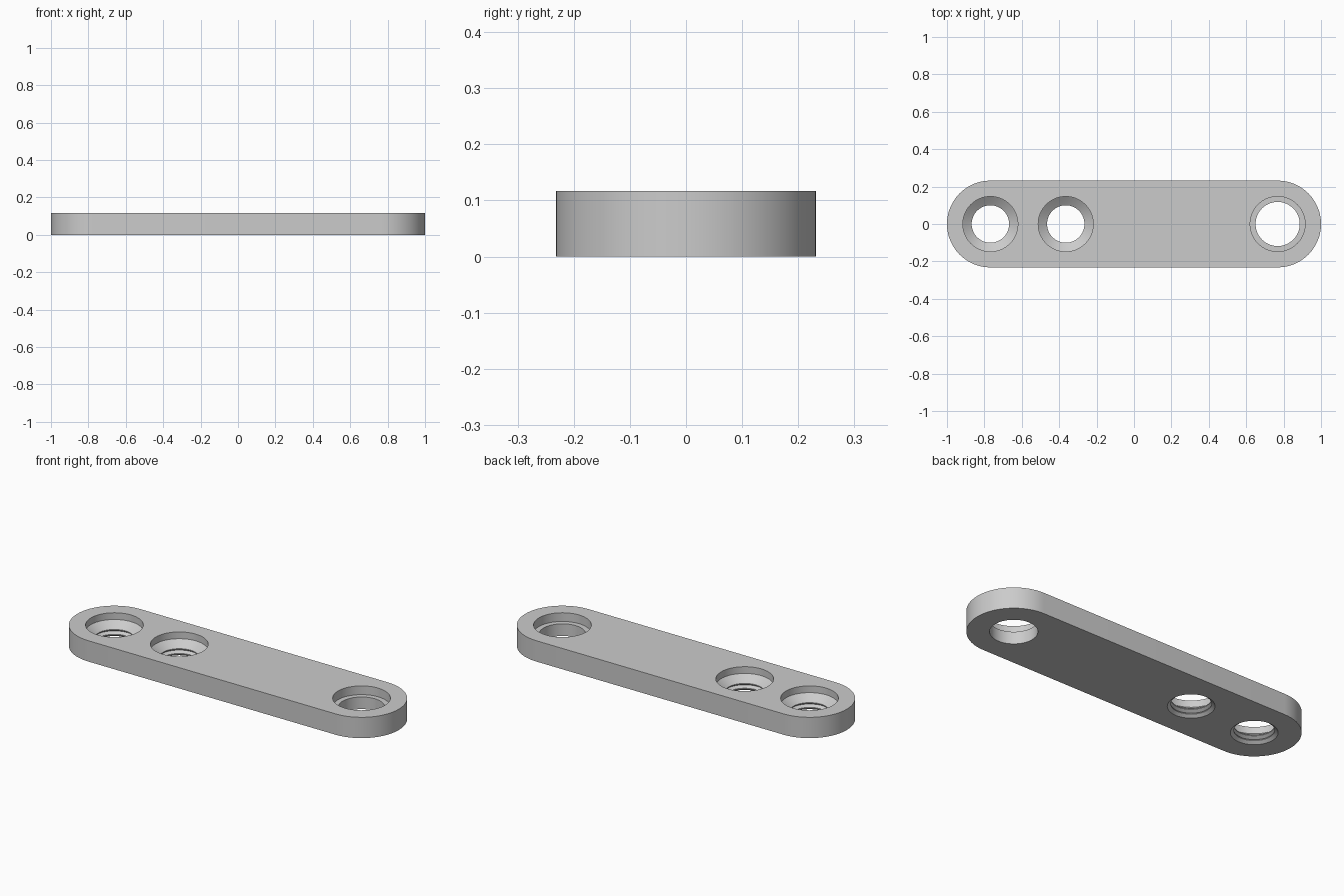
import bpy, bmesh, math

if "Cube" in bpy.data.objects:
    bpy.data.objects.remove(bpy.data.objects["Cube"], do_unlink=True)

HEIGHT = 0.117
RADIUS = 0.232
END_X = 1.0 - RADIUS
SEGMENTS = 64

grey = bpy.data.materials.new("plain_grey")
grey.use_nodes = True
grey.diffuse_color = (0.6, 0.6, 0.6, 1)
grey.node_tree.nodes["Principled BSDF"].inputs["Base Color"].default_value = (0.6, 0.6, 0.6, 1)


def make_object(name, bm):
    bmesh.ops.recalc_face_normals(bm, faces=bm.faces[:])
    mesh = bpy.data.meshes.new(name)
    bm.to_mesh(mesh)
    bm.free()
    mesh.materials.append(grey)
    obj = bpy.data.objects.new(name, mesh)
    bpy.context.collection.objects.link(obj)
    return obj


def lathe(name, profile, x):
    """Solid of revolution from (radius, z) pairs, closed at both ends."""
    bm = bmesh.new()
    rings = []
    for r, z in profile:
        angles = [2 * math.pi * i / SEGMENTS for i in range(SEGMENTS)]
        rings.append([bm.verts.new((x + r * math.cos(a), r * math.sin(a), z)) for a in angles])
    for low, high in zip(rings, rings[1:]):
        for i in range(SEGMENTS):
            j = (i + 1) % SEGMENTS
            bm.faces.new((low[i], low[j], high[j], high[i]))
    bm.faces.new(rings[0][::-1])
    bm.faces.new(rings[-1])
    return make_object(name, bm)


# Plate body: a stadium outline extruded upwards
bm = bmesh.new()
outline = []
for side, start in ((1, -math.pi / 2), (-1, math.pi / 2)):
    for i in range(SEGMENTS // 2 + 1):
        a = start + 2 * math.pi * i / SEGMENTS
        outline.append(bm.verts.new((side * END_X + RADIUS * math.cos(a), RADIUS * math.sin(a), 0)))
base = bm.faces.new(outline)
top = bmesh.ops.extrude_face_region(bm, geom=[base])
bmesh.ops.translate(bm, vec=(0, 0, HEIGHT), verts=[v for v in top["geom"] if isinstance(v, bmesh.types.BMVert)])
plate = make_object("plate", bm)

# Threaded holes: straight mouth, conical seat, ridged bore, flared exit
threaded = [(0.117, -0.02), (0.117, 0.0), (0.100, 0.013), (0.100, 0.018),
            (0.117, 0.029), (0.100, 0.040), (0.100, 0.045), (0.118, 0.057),
            (0.147, 0.079), (0.147, HEIGHT + 0.02)]
# Plain hole: flat counterbore over a straight bore
counterbored = [(0.118, -0.02), (0.118, 0.068), (0.147, 0.068), (0.147, HEIGHT + 0.02)]

holes = [("threaded_hole_outer", threaded, -END_X),
         ("threaded_hole_inner", threaded, -0.365),
         ("counterbored_hole", counterbored, END_X)]

bpy.context.view_layer.objects.active = plate
for name, profile, x in holes:
    cutter = lathe(name + "_cutter", profile, x)
    cutter.hide_render = True
    mod = plate.modifiers.new(name, "BOOLEAN")
    mod.operation = "DIFFERENCE"
    mod.solver = "EXACT"
    mod.object = cutter
    bpy.ops.object.modifier_apply(modifier=mod.name)
    bpy.data.objects.remove(cutter, do_unlink=True)

# Smooth curved walls, crisp rims
bpy.ops.object.select_all(action="DESELECT")
plate.select_set(True)
bpy.ops.object.shade_smooth_by_angle(angle=math.radians(25))
